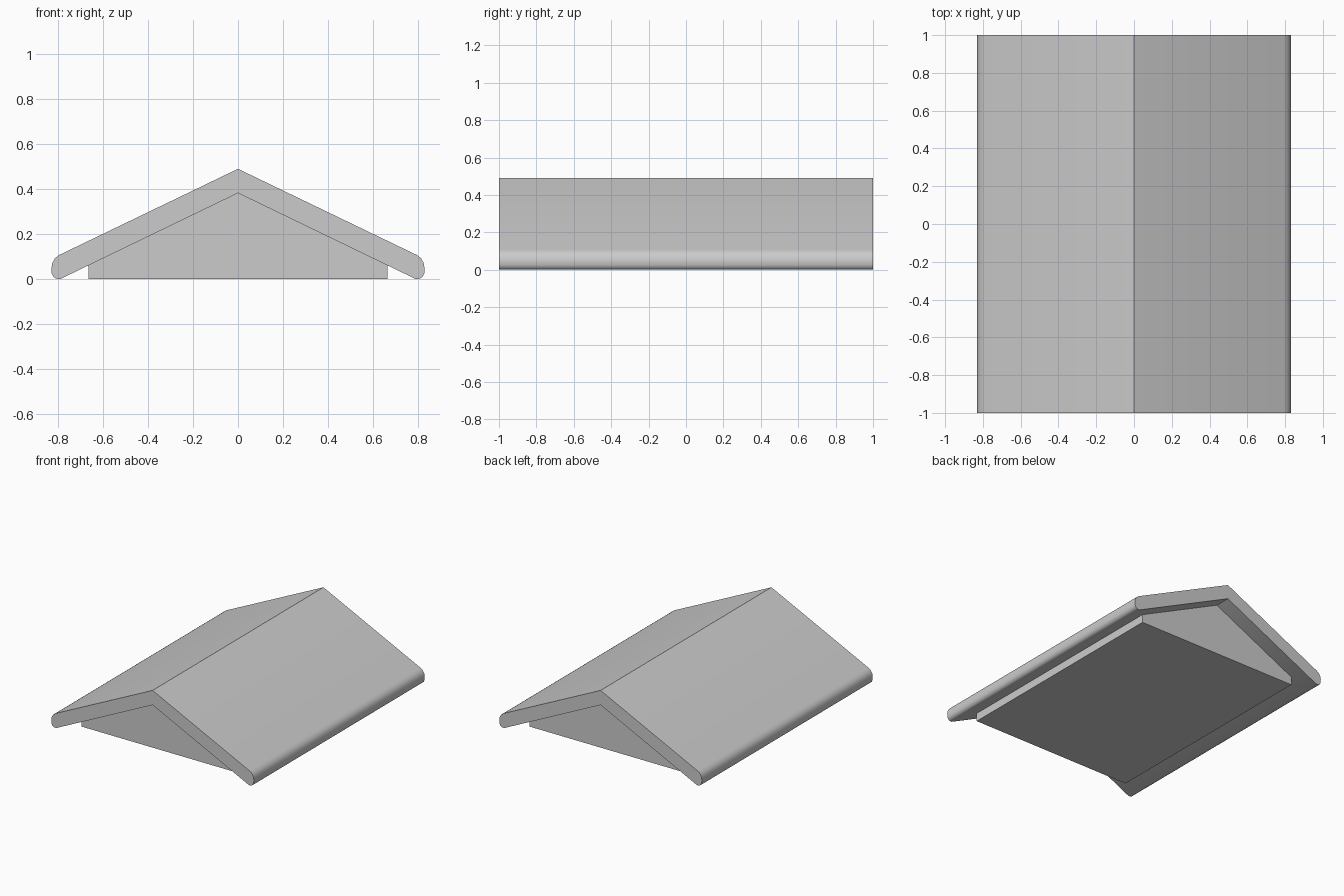
import bpy, bmesh

if "Cube" in bpy.data.objects:
    bpy.data.objects.remove(bpy.data.objects["Cube"])


def prism(name, outline, half_depth):
    """Extrude a closed XZ outline along Y, centred on y = 0."""
    bm = bmesh.new()
    face = bm.faces.new([bm.verts.new((x, -half_depth, z)) for x, z in outline])
    res = bmesh.ops.extrude_face_region(bm, geom=[face])
    verts = [g for g in res["geom"] if isinstance(g, bmesh.types.BMVert)]
    bmesh.ops.translate(bm, verts=verts, vec=(0, 2 * half_depth, 0))
    bmesh.ops.recalc_face_normals(bm, faces=bm.faces)
    mesh = bpy.data.meshes.new(name)
    bm.to_mesh(mesh)
    bm.free()
    obj = bpy.data.objects.new(name, mesh)
    bpy.context.collection.objects.link(obj)
    return obj


def mirrored(points):
    return [(-x, z) for x, z in reversed(points)]


# Roof: pitched slab with rounded eaves
eave = [(0.795, 0.107), (0.815, 0.092), (0.826, 0.072), (0.83, 0.05),
        (0.829, 0.025), (0.822, 0.01), (0.809, 0.001), (0.79, 0.0)]
roof = prism("roof", [(0, 0.49)] + eave + [(0, 0.382)] + mirrored(eave), 1.0)
bpy.context.view_layer.objects.active = roof
roof.select_set(True)
bpy.ops.object.shade_smooth_by_angle(angle=0.6)

# Gable block: recessed body filling the underside of the roof
side = [(0.665, 0.062), (0.665, 0.0)]
prism("gable_block", [(0, 0.384)] + side + mirrored(side), 0.883)
